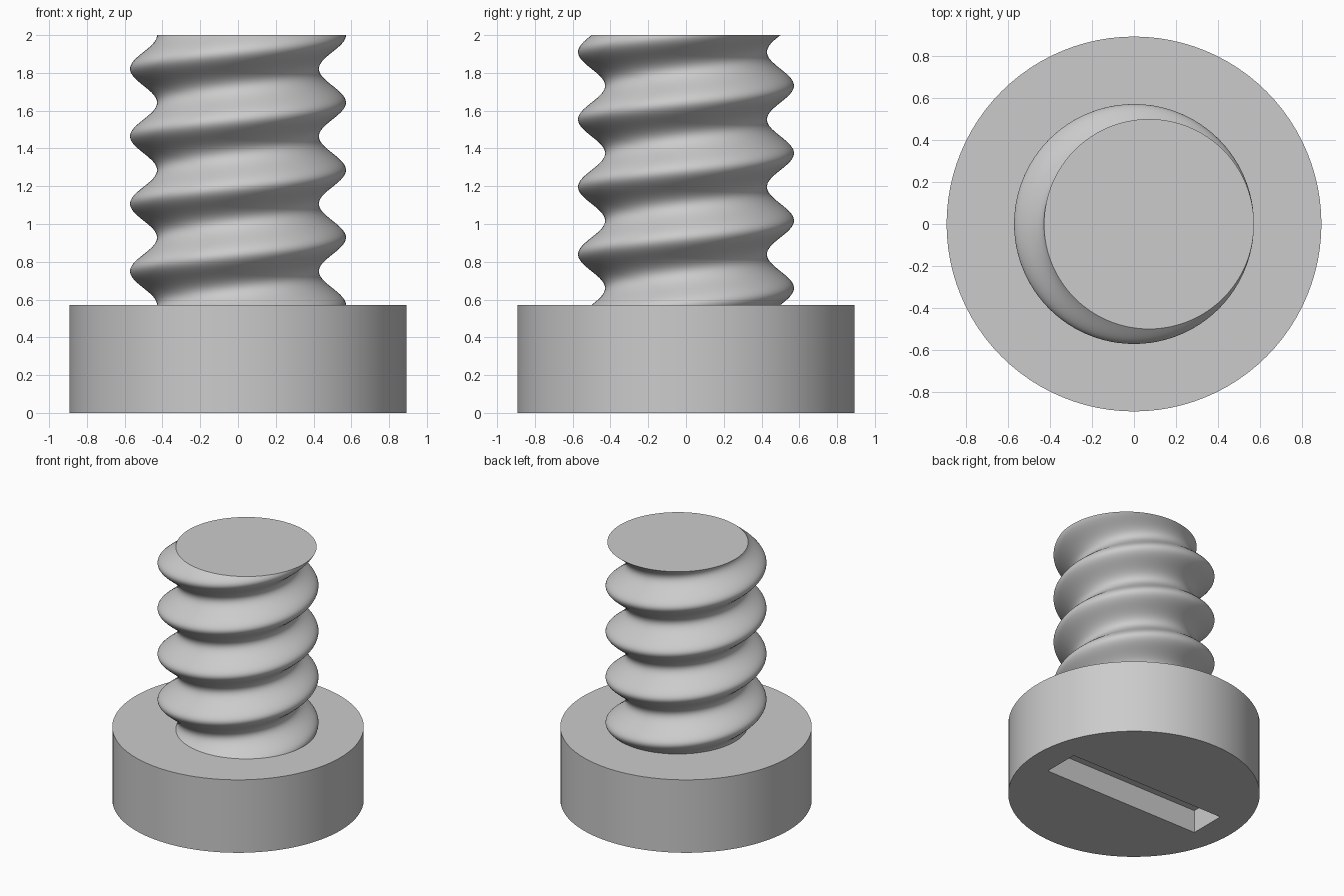
import bpy, bmesh
from math import pi, cos, sin, radians
from mathutils import Matrix

if "Cube" in bpy.data.objects:
    bpy.data.objects.remove(bpy.data.objects["Cube"], do_unlink=True)

UNIT = 1 / 14
HEAD_R, HEAD_H = 12.5 * UNIT, 8 * UNIT
SHAFT_R, ORBIT = 7 * UNIT, UNIT
TURNS, STEPS, SIDES = 4, 40, 96
SLOT = (19 * UNIT, 4 * UNIT, 2.5 * UNIT)

grey = bpy.data.materials.new("light grey")
grey.use_nodes = True
colour = (0.6, 0.6, 0.6, 1)
grey.diffuse_color = colour
grey.node_tree.nodes["Principled BSDF"].inputs["Base Color"].default_value = colour


def make_object(name, bm):
    bmesh.ops.recalc_face_normals(bm, faces=bm.faces[:])
    mesh = bpy.data.meshes.new(name)
    bm.to_mesh(mesh)
    bm.free()
    mesh.materials.append(grey)
    obj = bpy.data.objects.new(name, mesh)
    bpy.context.collection.objects.link(obj)
    return obj


def activate(obj):
    bpy.ops.object.select_all(action='DESELECT')
    obj.select_set(True)
    bpy.context.view_layer.objects.active = obj


# Round head
bm = bmesh.new()
bmesh.ops.create_cone(bm, cap_ends=True, segments=SIDES, radius1=HEAD_R, radius2=HEAD_R,
                      depth=HEAD_H, matrix=Matrix.Translation((0, 0, HEAD_H / 2)))
head = make_object("head", bm)

# Screwdriver slot cut into the underside
bm = bmesh.new()
length, width, depth = SLOT
bmesh.ops.create_cube(bm, size=1, matrix=Matrix.Diagonal((length, width, 2 * depth, 1)))
cutter = make_object("slot_cutter", bm)
cutter.hide_render = True
cut = head.modifiers.new("slot", 'BOOLEAN')
cut.operation, cut.object, cut.solver = 'DIFFERENCE', cutter, 'EXACT'
activate(head)
bpy.ops.object.modifier_apply(modifier=cut.name)
bpy.data.objects.remove(cutter, do_unlink=True)

# Threaded shaft: an off-centre disc swept upwards while it orbits the axis
bm = bmesh.new()
rings = []
pitch = (2 - HEAD_H) / TURNS
for i in range(-1, TURNS * STEPS + 1):
    turn = 2 * pi * i / STEPS
    centre = (ORBIT * cos(turn), ORBIT * sin(turn), HEAD_H + pitch * i / STEPS)
    rings.append(bmesh.ops.create_circle(bm, segments=SIDES, radius=SHAFT_R,
                                         matrix=Matrix.Translation(centre))["verts"])
for low, high in zip(rings, rings[1:]):
    for k in range(SIDES):
        n = (k + 1) % SIDES
        bm.faces.new((low[k], low[n], high[n], high[k]))
bm.faces.new(rings[0])
bm.faces.new(rings[-1])
shaft = make_object("threaded_shaft", bm)

for obj in (head, shaft):
    activate(obj)
    bpy.ops.object.shade_smooth_by_angle(angle=radians(35))
